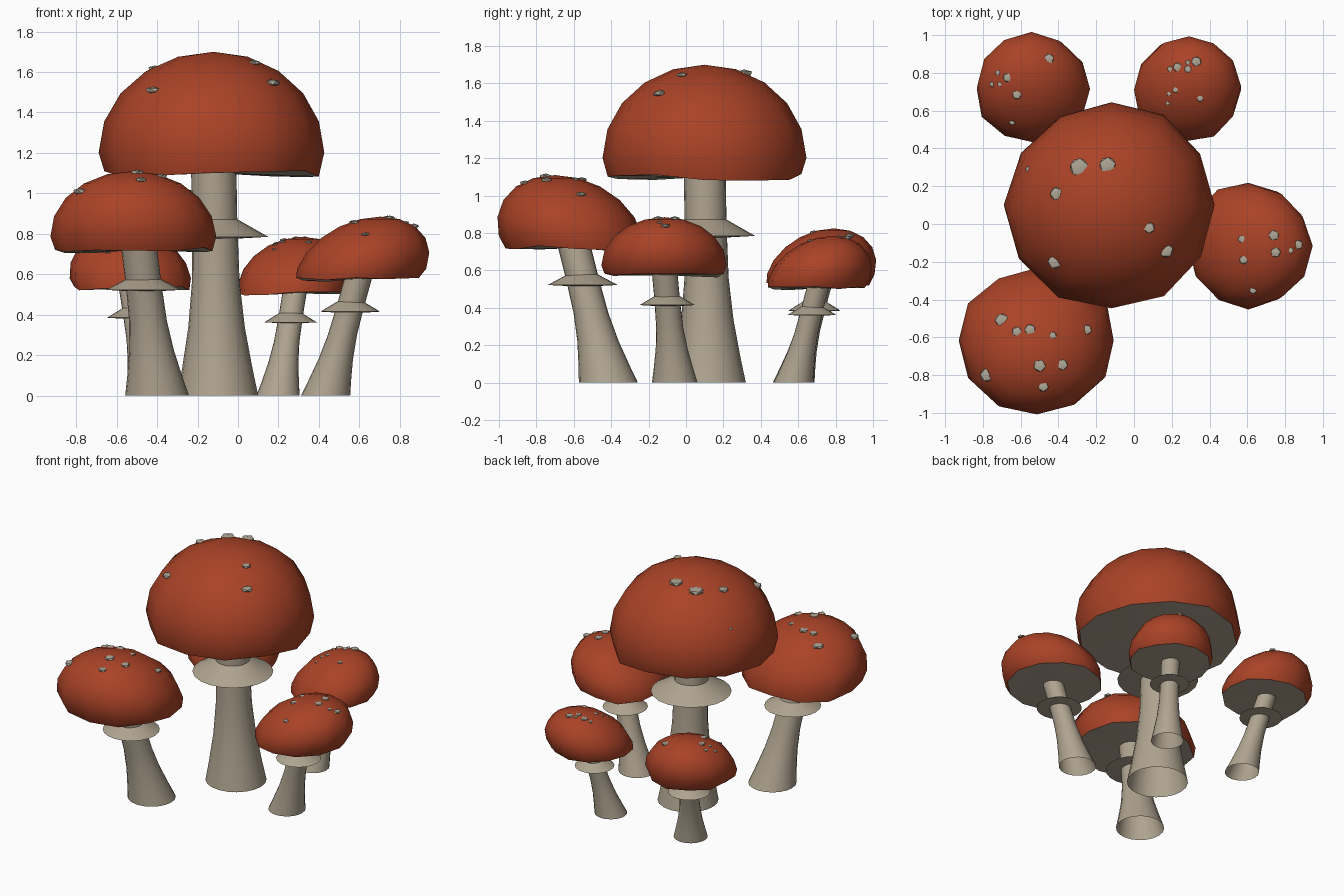
import bpy, bmesh, random
from math import cos, sin, pi, radians
from mathutils import Vector, Matrix
from mathutils.bvhtree import BVHTree

random.seed(4)
if "Cube" in bpy.data.objects:
    bpy.data.objects.remove(bpy.data.objects["Cube"], do_unlink=True)


def make_material(name, colour):
    mat = bpy.data.materials.new(name)
    mat.use_nodes = True
    mat.diffuse_color = colour
    shader = next(n for n in mat.node_tree.nodes if n.type == 'BSDF_PRINCIPLED')
    shader.inputs["Base Color"].default_value = colour
    return mat


CAP_RED = make_material("cap_red", (0.40, 0.055, 0.02, 1))
PALE_STEM = make_material("pale_stem", (0.43, 0.37, 0.28, 1))
SPOT_GREY = make_material("spot_grey", (0.43, 0.39, 0.31, 1))


def finish(bm, name, materials, angle=50):
    mesh = bpy.data.meshes.new(name)
    bm.to_mesh(mesh)
    bm.free()
    obj = bpy.data.objects.new(name, mesh)
    bpy.context.collection.objects.link(obj)
    for mat in materials:
        mesh.materials.append(mat)
    bpy.ops.object.select_all(action='DESELECT')
    obj.select_set(True)
    bpy.context.view_layer.objects.active = obj
    bpy.ops.object.shade_smooth_by_angle(angle=radians(angle))
    return obj


def add_ring(bm, centre, radius_x, radius_y, sides):
    return [bm.verts.new((centre.x + radius_x * cos(2 * pi * i / sides),
                          centre.y + radius_y * sin(2 * pi * i / sides),
                          centre.z)) for i in range(sides)]


def bridge(bm, lower, upper):
    n = len(lower)
    for i in range(n):
        j = (i + 1) % n
        bm.faces.new((lower[i], lower[j], upper[j], upper[i]))


def build_cap(name, centre, radii, height, lean):
    """Leaning dome with an uneven rim and a flat pale underside."""
    bm = bmesh.new()
    sides, equator = 12, 0.17
    wobble = [random.uniform(0.98, 1.04) for _ in range(sides)]
    # each level is (radius factor, height factor)
    levels = [(0.95, 0)]
    for step in range(5):
        a = step * pi / 10
        levels.append((cos(a), equator + (1 - equator) * sin(a)))
    rings = []
    for r, h in levels:
        mid = centre + lean * h + Vector((0, 0, height * h))
        ring = add_ring(bm, mid, radii[0] * r, radii[1] * r, sides)
        for v, w in zip(ring, wobble):
            v.co.x = mid.x + (v.co.x - mid.x) * w
            v.co.y = mid.y + (v.co.y - mid.y) * w
        rings.append(ring)
    for v in rings[0]:
        v.co.z += height * random.uniform(-0.04, 0.03)
    for lower, upper in zip(rings, rings[1:]):
        bridge(bm, lower, upper)
    tip = bm.verts.new(centre + lean + Vector((0, 0, height)))
    hub = bm.verts.new(centre)
    for i in range(sides):
        j = (i + 1) % sides
        bm.faces.new((rings[-1][i], rings[-1][j], tip))
        bm.faces.new((rings[0][j], rings[0][i], hub)).material_index = 1
    tree = BVHTree.FromBMesh(bm)
    finish(bm, name + "_cap", [CAP_RED, PALE_STEM])
    return tree


def build_stem(name, base, top, radius):
    """Flared, leaning tube, open at the ground."""
    bm = bmesh.new()
    flare = [(0, 1), (0.12, 0.87), (0.3, 0.7), (0.5, 0.59), (0.75, 0.56), (1, 0.56)]
    rings = [add_ring(bm, base.lerp(top, t), radius * f, radius * f, 20) for t, f in flare]
    for lower, upper in zip(rings, rings[1:]):
        bridge(bm, lower, upper)
    finish(bm, name + "_stem", [PALE_STEM])


def build_skirt(name, base, top, z, inner, outer, drop):
    """Thin collar sloping down and out from the stem."""
    bm = bmesh.new()
    mid = base.lerp(top, z / top.z)
    profile = [(inner, -drop * 0.6), (outer, -drop * 0.5), (inner, drop * 0.5)]
    rings = [add_ring(bm, mid + Vector((0, 0, h)), r, r, 20) for r, h in profile]
    for lower, upper in zip(rings, rings[1:]):
        bridge(bm, lower, upper)
    finish(bm, name + "_skirt", [PALE_STEM], 30)


def build_spots(name, tree, spots):
    """Flattened pebbles laid on the cap surface."""
    bm = bmesh.new()
    for x, y, size in spots:
        hit, normal, _, _ = tree.ray_cast(Vector((x, y, 3)), Vector((0, 0, -1)))
        if hit is None:
            continue
        turn = normal.to_track_quat('Z', 'Y').to_matrix().to_4x4()
        squash = Matrix.Diagonal((size, size, size * 0.45, 1))
        spin = Matrix.Rotation(random.uniform(0, pi), 4, 'Z')
        bmesh.ops.create_icosphere(bm, subdivisions=1, radius=1.08,
                                   matrix=Matrix.Translation(hit) @ turn @ spin @ squash)
    finish(bm, name + "_spots", [SPOT_GREY], 40)


def build_mushroom(name, base, top, stem_radius, skirt, cap, radii, height, lean, spots):
    base, top, cap = Vector((*base, 0)), Vector(top), Vector(cap)
    build_stem(name, base, top, stem_radius)
    build_skirt(name, base, top, skirt[0], stem_radius * 0.53, skirt[1], skirt[2])
    tree = build_cap(name, cap, radii, height, Vector((*lean, 0)))
    build_spots(name, tree, spots)


build_mushroom(
    "tall", base=(-0.1, 0.12), top=(-0.12, 0.1, 1.12), stem_radius=0.2,
    skirt=(0.83, 0.265, 0.09), cap=(-0.12, 0.1, 1.1),
    radii=(0.55, 0.55), height=0.6, lean=(0, 0),
    spots=[(-.29, .3, .05), (-.14, .31, .045), (-.41, .16, .035), (.08, -.02, .03),
           (.17, -.14, .038), (-.42, -.2, .037), (-.56, .29, .015)])

build_mushroom(
    "front_right", base=(-0.4, -0.415), top=(-0.49, -0.6, 0.74), stem_radius=0.158,
    skirt=(0.55, 0.187, 0.055), cap=(-0.51, -0.6, 0.72),
    radii=(0.41, 0.38), height=0.39, lean=(-0.01, -0.1),
    spots=[(-.7, -.51, .037), (-.62, -.57, .027), (-.55, -.56, .03), (-.43, -.59, .02),
           (-.25, -.56, .027), (-.5, -.75, .033), (-.38, -.745, .03), (-.48, -.86, .028),
           (-.78, -.8, .035)])

build_mushroom(
    "front_left", base=(0.433, -0.06), top=(0.6, -0.115, 0.6), stem_radius=0.122,
    skirt=(0.44, 0.148, 0.05), cap=(0.585, -0.115, 0.575),
    radii=(0.315, 0.335), height=0.31, lean=(0.12, 0),
    spots=[(.57, -.08, .02), (.74, -.06, .028), (.75, -.15, .027), (.58, -.19, .023),
           (.83, -.14, .016), (.87, -.11, .025), (.63, -.35, .02)])

build_mushroom(
    "back_right", base=(-0.44, 0.575), top=(-0.53, 0.725, 0.55), stem_radius=0.112,
    skirt=(0.41, 0.14, 0.05), cap=(-0.525, 0.7, 0.53),
    radii=(0.305, 0.285), height=0.295, lean=(-0.04, 0.09),
    spots=[(-.45, .875, .027), (-.72, .8, .015), (-.67, .775, .024), (-.62, .685, .025),
           (-.75, .74, .015), (-.71, .74, .013), (-.645, .54, .017)])

build_mushroom(
    "back_left", base=(0.198, 0.575), top=(0.283, 0.71, 0.53), stem_radius=0.107,
    skirt=(0.385, 0.13, 0.045), cap=(0.27, 0.695, 0.505),
    radii=(0.28, 0.275), height=0.28, lean=(0.05, 0.09),
    spots=[(.19, .82, .015), (.23, .83, .024), (.285, .82, .02), (.33, .86, .027),
           (.285, .855, .013), (.35, .665, .018), (.22, .71, .016), (.185, .69, .012),
           (.18, .64, .012)])
